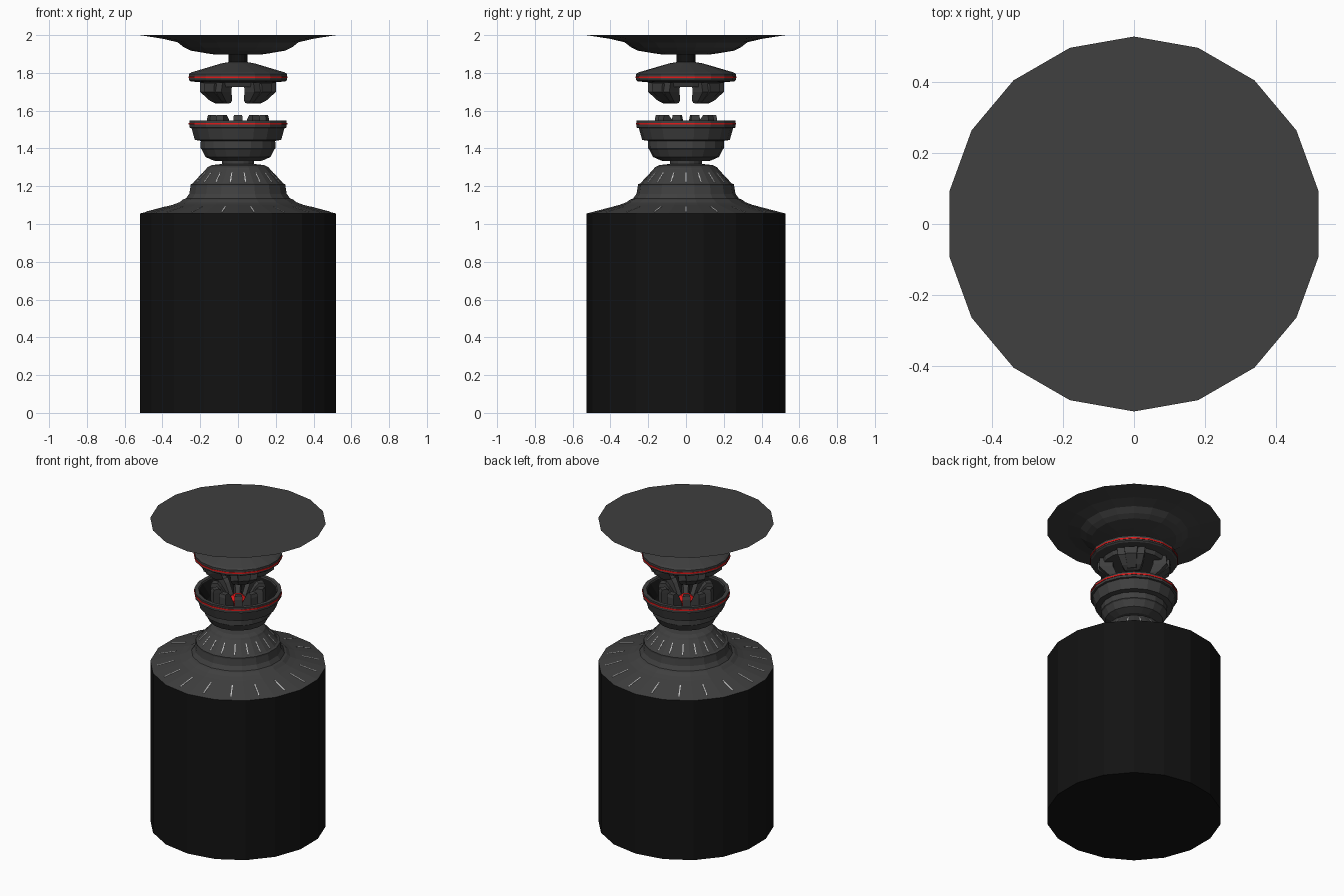
import bpy, bmesh, math
from mathutils import Matrix, Vector

if "Cube" in bpy.data.objects:
    bpy.data.objects.remove(bpy.data.objects["Cube"])

SIDES = 18


def material(name, rgb):
    m = bpy.data.materials.new(name)
    m.diffuse_color = (*rgb, 1)
    m.use_nodes = True
    m.node_tree.nodes["Principled BSDF"].inputs["Base Color"].default_value = m.diffuse_color
    return m


DARK = material("dark_grey", (0.05, 0.05, 0.05))
BLACK = material("black", (0.006, 0.006, 0.006))
RED = material("red", (0.8, 0.01, 0.01))
PALE = material("pale", (0.75, 0.75, 0.75))


def finish(name, bm, mat):
    bmesh.ops.remove_doubles(bm, verts=bm.verts, dist=1e-5)
    bmesh.ops.recalc_face_normals(bm, faces=bm.faces)
    me = bpy.data.meshes.new(name)
    bm.to_mesh(me)
    bm.free()
    me.materials.append(mat)
    ob = bpy.data.objects.new(name, me)
    bpy.context.collection.objects.link(ob)
    return ob


def lathe(name, profile, mat, closed=False):
    """Revolve (radius, z) points; open ends are capped flat."""
    bm = bmesh.new()
    rings = []
    for r, z in profile:
        ring = []
        for i in range(SIDES):
            a = math.pi / 2 + 2 * math.pi * i / SIDES
            ring.append(bm.verts.new((r * math.cos(a), r * math.sin(a), z)))
        rings.append(ring)
    pairs = list(zip(rings, rings[1:]))
    if closed:
        pairs.append((rings[-1], rings[0]))
    for lo, hi in pairs:
        for i in range(SIDES):
            j = (i + 1) % SIDES
            bm.faces.new((lo[i], lo[j], hi[j], hi[i]))
    if not closed:
        bm.faces.new(rings[0])
        bm.faces.new(rings[-1])
    return finish(name, bm, mat)


def radial_lofts(name, sections, count, start, mat):
    """Repeat around z a loft of sections (r_in, r_out, half_w_in, half_w_out, z_in, z_out)."""
    bm = bmesh.new()
    for k in range(count):
        rot = Matrix.Rotation(math.radians(start) + 2 * math.pi * k / count, 3, 'Z')
        loops = []
        for ri, ro, wi, wo, zi, zo in sections:
            pts = [(ri, -wi, zi), (ro, -wo, zo), (ro, wo, zo), (ri, wi, zi)]
            loops.append([bm.verts.new(rot @ Vector(p)) for p in pts])
        for lo, hi in zip(loops, loops[1:]):
            for i in range(4):
                j = (i + 1) % 4
                bm.faces.new((lo[i], lo[j], hi[j], hi[i]))
        bm.faces.new(loops[0])
        bm.faces.new(loops[-1])
    return finish(name, bm, mat)


def ring(name, r_in, r_out, z0, z1, mat):
    return lathe(name, [(r_in, z0), (r_out, z0), (r_out, z1), (r_in, z1)], mat, True)


# Pedestal drum and stepped shoulder
lathe("pedestal_drum", [(0.528, 0), (0.528, 1.055)], BLACK)
lathe("pedestal_shoulder", [
    (0.528, 1.055), (0.35, 1.102), (0.315, 1.115), (0.295, 1.13), (0.28, 1.135),
    (0.262, 1.16), (0.255, 1.2), (0.255, 1.21), (0.242, 1.215), (0.172, 1.29),
    (0.165, 1.3), (0.14, 1.312), (0.085, 1.318), (0.085, 1.34)], DARK)

# Pale slots, one on each facet of the two sloping bands
def slots(name, r0, z0, r1, z1, w):
    k = math.cos(math.pi / SIDES)
    a, b = r0 * k, r1 * k
    radial_lofts(name, [(b, a, w, w, z1 - 0.01, z0 - 0.01),
                        (b, a, w, w, z1 + 0.002, z0 + 0.002)], SIDES, 10 + 270, PALE)


slots("shoulder_slots", 0.495, 1.0637, 0.39, 1.0914, 0.0035)
slots("collar_slots", 0.238, 1.2193, 0.19, 1.2707, 0.003)

# Open lower bowl
lathe("lower_bowl", [
    (0.09, 1.333), (0.13, 1.335), (0.175, 1.355), (0.195, 1.395), (0.202, 1.4),
    (0.2, 1.44), (0.232, 1.445), (0.242, 1.48), (0.25, 1.508), (0.262, 1.51),
    (0.262, 1.547), (0.238, 1.547), (0.232, 1.53)], DARK, True)
lathe("bowl_lining", [(0.09, 1.335), (0.08, 1.45), (0.15, 1.45), (0.205, 1.48),
                      (0.234, 1.54)], BLACK, True)
ring("lower_red_band", 0.25, 0.265, 1.526, 1.535, RED)

# Glowing core and upright prongs in the bowl
lathe("red_core", [(0.05, 1.43), (0.05, 1.49), (0.03, 1.51)], RED)
radial_lofts("bowl_prongs", [
    (0.06, 0.15, 0.015, 0.025, 1.44, 1.44), (0.065, 0.165, 0.014, 0.025, 1.49, 1.49),
    (0.105, 0.165, 0.016, 0.025, 1.555, 1.555),
    (0.125, 0.16, 0.018, 0.022, 1.576, 1.576)], 10, 90, DARK)

# Floating upper head: cap, claws, stem and dish
lathe("upper_cap", [
    (0.19, 1.725), (0.2, 1.75), (0.255, 1.755), (0.264, 1.762), (0.264, 1.795),
    (0.25, 1.803), (0.09, 1.85), (0.05, 1.857)], DARK)
ring("upper_red_band", 0.25, 0.267, 1.772, 1.781, RED)
radial_lofts("upper_claws", [
    (0.12, 0.2, 0.075, 0.085, 1.75, 1.75), (0.12, 0.205, 0.072, 0.08, 1.7, 1.7),
    (0.1, 0.155, 0.055, 0.06, 1.655, 1.655),
    (0.1, 0.125, 0.045, 0.045, 1.64, 1.638)], 4, 45, DARK)
radial_lofts("claw_ridges", [
    (0.15, 0.217, 0.045, 0.04, 1.745, 1.745), (0.15, 0.215, 0.04, 0.035, 1.7, 1.7),
    (0.11, 0.14, 0.03, 0.025, 1.642, 1.642)], 4, 45, DARK)
lathe("stem", [(0.05, 1.85), (0.05, 1.91)], BLACK)
lathe("top_dish", [
    (0.13, 1.898), (0.165, 1.903), (0.255, 1.918), (0.29, 1.935), (0.325, 1.962),
    (0.4, 1.98), (0.528, 2.0)], DARK)
